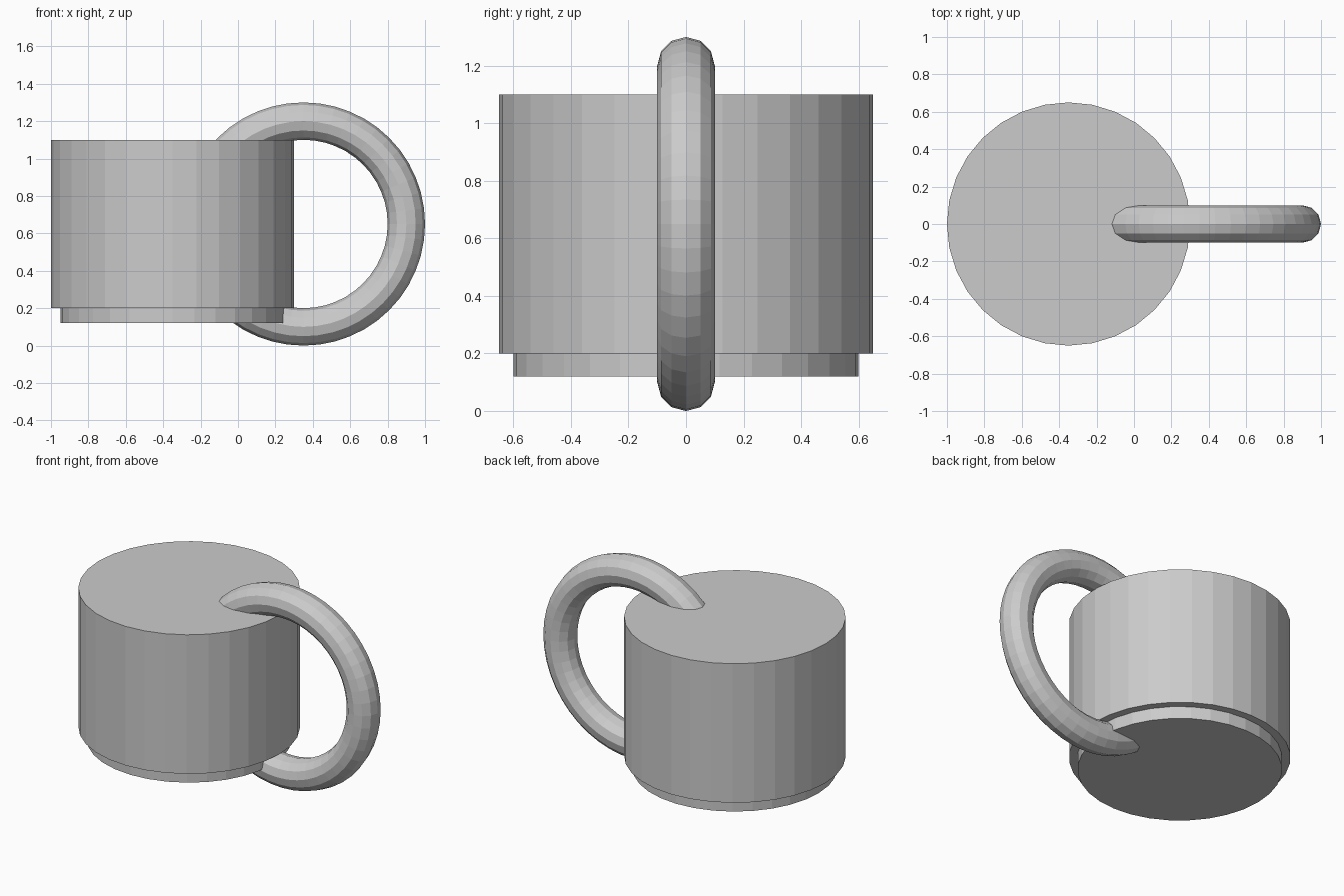
import bpy
from math import pi

if "Cube" in bpy.data.objects:
    bpy.data.objects.remove(bpy.data.objects["Cube"])


def cylinder(name, radius, bottom, top, x):
    bpy.ops.mesh.primitive_cylinder_add(
        vertices=32, radius=radius, depth=top - bottom,
        location=(x, 0, (top + bottom) / 2))
    bpy.context.object.name = name


# Mug body and the narrower foot beneath it
cylinder("mug_body", 0.65, 0.20, 1.10, -0.35)
cylinder("mug_foot", 0.60, 0.12, 0.20, -0.35)

# Upright ring handle running through the body
bpy.ops.mesh.primitive_torus_add(
    major_segments=48, minor_segments=12, major_radius=0.55,
    minor_radius=0.10, location=(0.35, 0, 0.65), rotation=(pi / 2, 0, 0))
bpy.context.object.name = "ring_handle"
bpy.ops.object.shade_flat()
